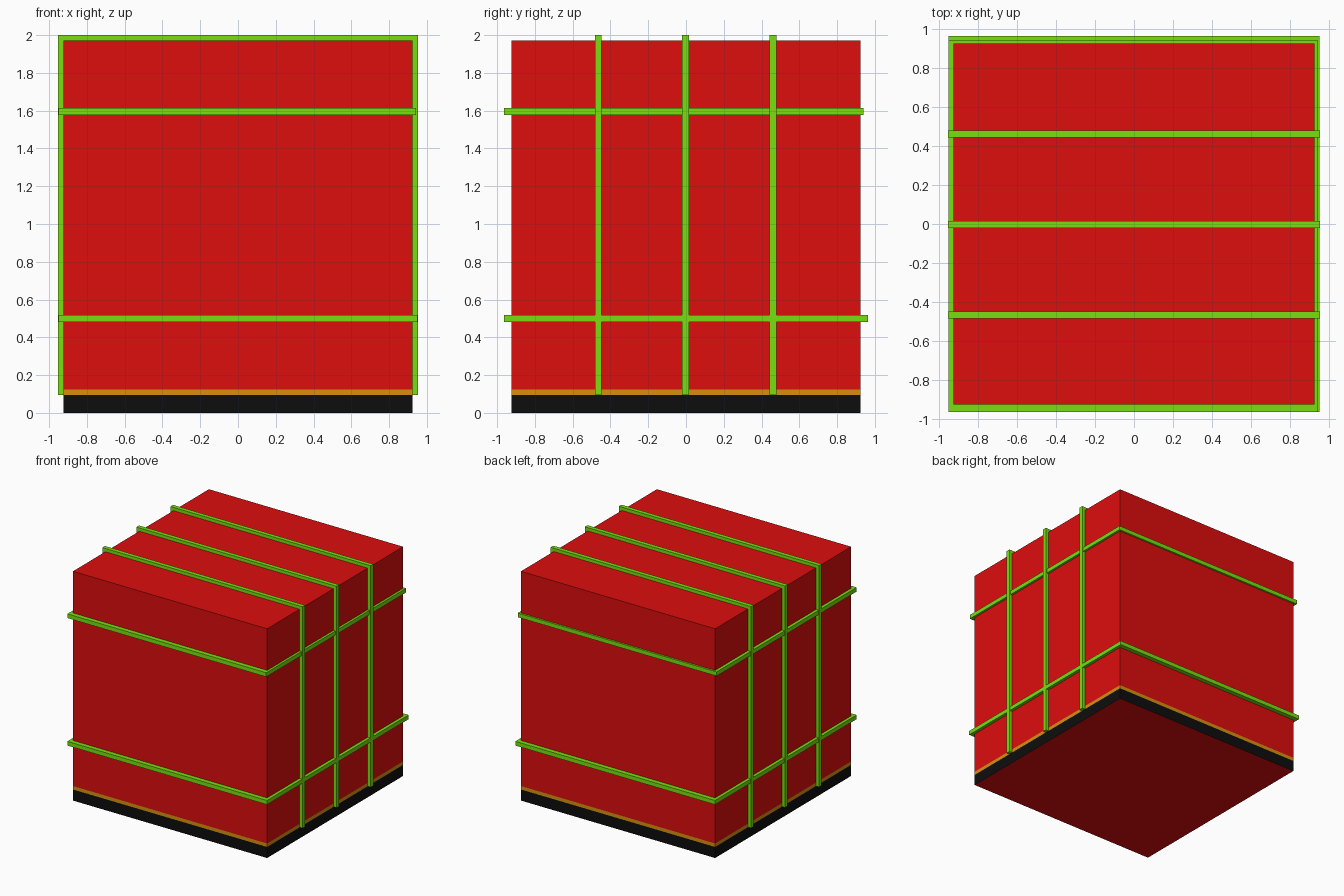
import bpy, bmesh

if "Cube" in bpy.data.objects:
    bpy.data.objects.remove(bpy.data.objects["Cube"])


def material(name, color):
    m = bpy.data.materials.new(name)
    m.diffuse_color = (*color, 1)
    m.use_nodes = True
    m.node_tree.nodes["Principled BSDF"].inputs["Base Color"].default_value = m.diffuse_color
    return m


RED = material("red", (0.73, 0.004, 0.004))
BLACK = material("black", (0.004, 0.004, 0.004))
ORANGE = material("orange", (0.68, 0.28, 0.004))
GREEN = material("green", (0.19, 0.74, 0.005))

H = 0.924      # half width of the crate
TOP = 1.972    # crate top
W = 0.036      # strap width


def finish(name, bm, mats):
    bmesh.ops.recalc_face_normals(bm, faces=bm.faces)
    mesh = bpy.data.meshes.new(name)
    bm.to_mesh(mesh)
    bm.free()
    for m in mats:
        mesh.materials.append(m)
    ob = bpy.data.objects.new(name, mesh)
    bpy.context.collection.objects.link(ob)
    return ob


def extruded(name, points, offset):
    """Close a flat outline into a face and extrude it into a solid."""
    bm = bmesh.new()
    face = bm.faces.new([bm.verts.new(p) for p in points])
    out = bmesh.ops.extrude_face_region(bm, geom=[face], use_keep_orig=True)
    verts = [v for v in out["geom"] if isinstance(v, bmesh.types.BMVert)]
    bmesh.ops.translate(bm, verts=verts, vec=offset)
    return finish(name, bm, [GREEN])


def hoop(name, z, x0, x1, y0, y1):
    """Rectangular band wrapped around the four sides of the crate."""
    outer = [(x0, y0), (x1, y0), (x1, y1), (x0, y1)]
    inner = [(-H, -H), (H, -H), (H, H), (-H, H)]
    bm = bmesh.new()
    rings = [[bm.verts.new((x, y, z + dz)) for x, y in ring]
             for ring, dz in ((outer, -W / 2), (outer, W / 2),
                              (inner, W / 2), (inner, -W / 2))]
    for a, b in zip(rings, rings[1:] + rings[:1]):
        for i in range(4):
            j = (i + 1) % 4
            bm.faces.new((a[i], a[j], b[j], b[i]))
    return finish(name, bm, [GREEN])


# Crate body: box cut into black base, orange stripe and red upper part
bm = bmesh.new()
bmesh.ops.create_cube(bm, size=1)
for v in bm.verts:
    v.co = (v.co.x * 2 * H, v.co.y * 2 * H, (v.co.z + 0.5) * TOP)
for z in (0.095, 0.125):
    bmesh.ops.bisect_plane(bm, geom=bm.verts[:] + bm.edges[:] + bm.faces[:],
                           plane_co=(0, 0, z), plane_no=(0, 0, 1))
for f in bm.faces:
    z = f.calc_center_median().z
    f.material_index = 0 if z < 0.001 or z > 0.125 else (1 if z < 0.095 else 2)
finish("crate_body", bm, [RED, BLACK, ORANGE])

# Straps running over the top and down both sides
S, B, T = 0.953, 0.095, 2.0
arch = [(-S, B), (-S, T), (S, T), (S, B), (H, B), (H, TOP), (-H, TOP), (-H, B)]
for i, y in enumerate((-0.465, -0.003, 0.46)):
    extruded(f"vertical_strap_{i + 1}",
             [(x, y - W / 2, z) for x, z in arch], (0, W, 0))

# Bands around the sides
hoop("lower_band", 0.499, -0.95, 0.95, -0.963, 0.963)
hoop("upper_band", 1.596, -0.95, 0.943, -0.963, 0.94)
